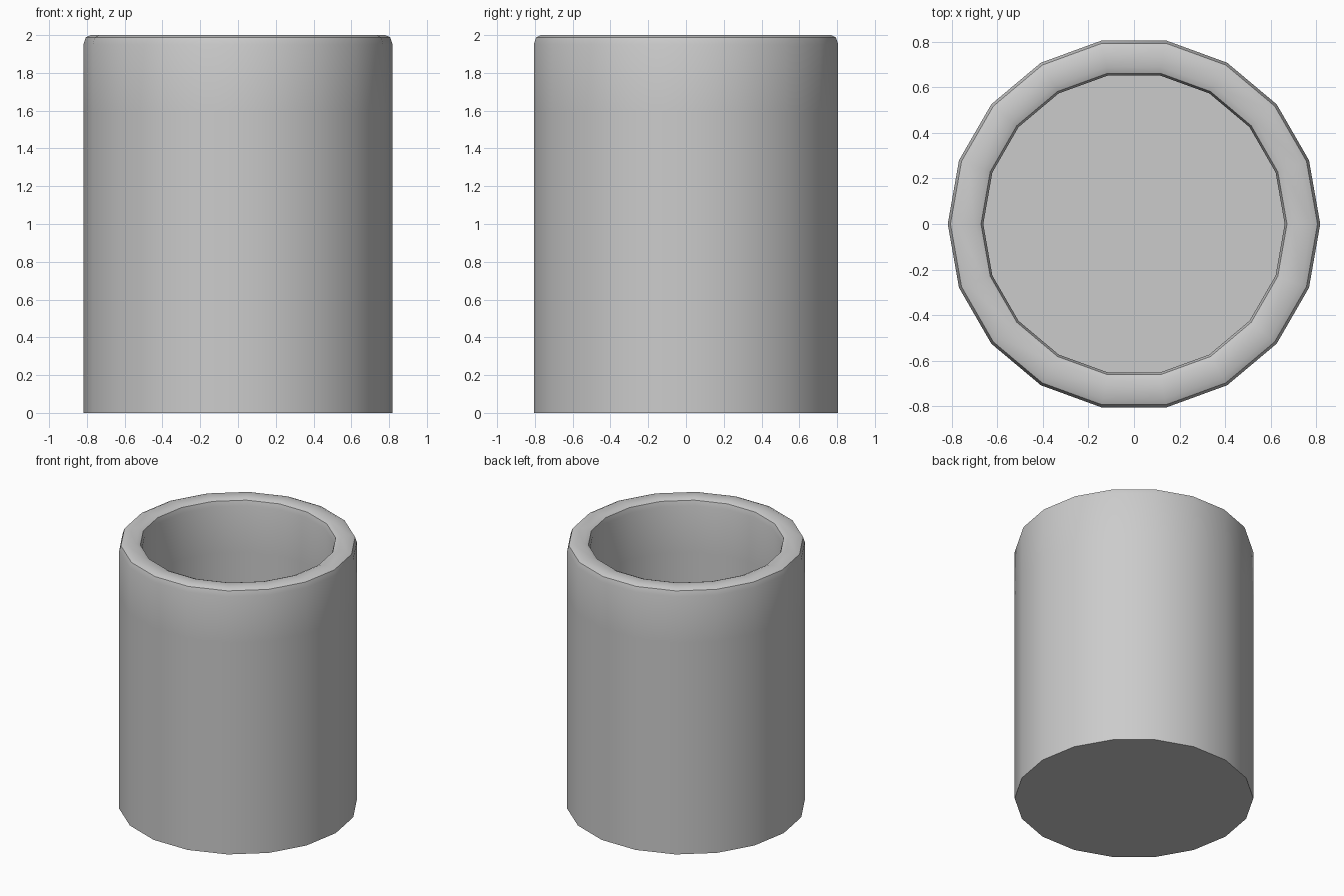
import bpy, bmesh, math

if "Cube" in bpy.data.objects:
    bpy.data.objects.remove(bpy.data.objects["Cube"])

SIDES = 18

# Cup profile from base centre, up the outside, over the rim, down the inside
profile = [
    (0.818, 0.0), (0.818, 1.6), (0.818, 1.95), (0.806, 1.988), (0.78, 2.0),
    (0.70, 2.0), (0.672, 1.988), (0.662, 1.95), (0.662, 1.6), (0.662, 0.15),
]


def ring(bm, r, z):
    step = 2 * math.pi / SIDES
    return [bm.verts.new((r * math.cos(i * step), r * math.sin(i * step), z))
            for i in range(SIDES)]


def lathe(name, points):
    bm = bmesh.new()
    rings = [ring(bm, r, z) for r, z in points]
    for a, b in zip(rings, rings[1:]):
        for i in range(SIDES):
            j = (i + 1) % SIDES
            bm.faces.new((a[i], a[j], b[j], b[i]))
    # flat base and flat inner floor
    bm.faces.new(rings[0][::-1])
    bm.faces.new(rings[-1])
    bmesh.ops.recalc_face_normals(bm, faces=bm.faces)
    mesh = bpy.data.meshes.new(name)
    bm.to_mesh(mesh)
    bm.free()
    obj = bpy.data.objects.new(name, mesh)
    bpy.context.collection.objects.link(obj)
    return obj


cup = lathe("cup", profile)
bpy.context.view_layer.objects.active = cup
cup.select_set(True)
bpy.ops.object.shade_smooth_by_angle(angle=math.radians(40))
